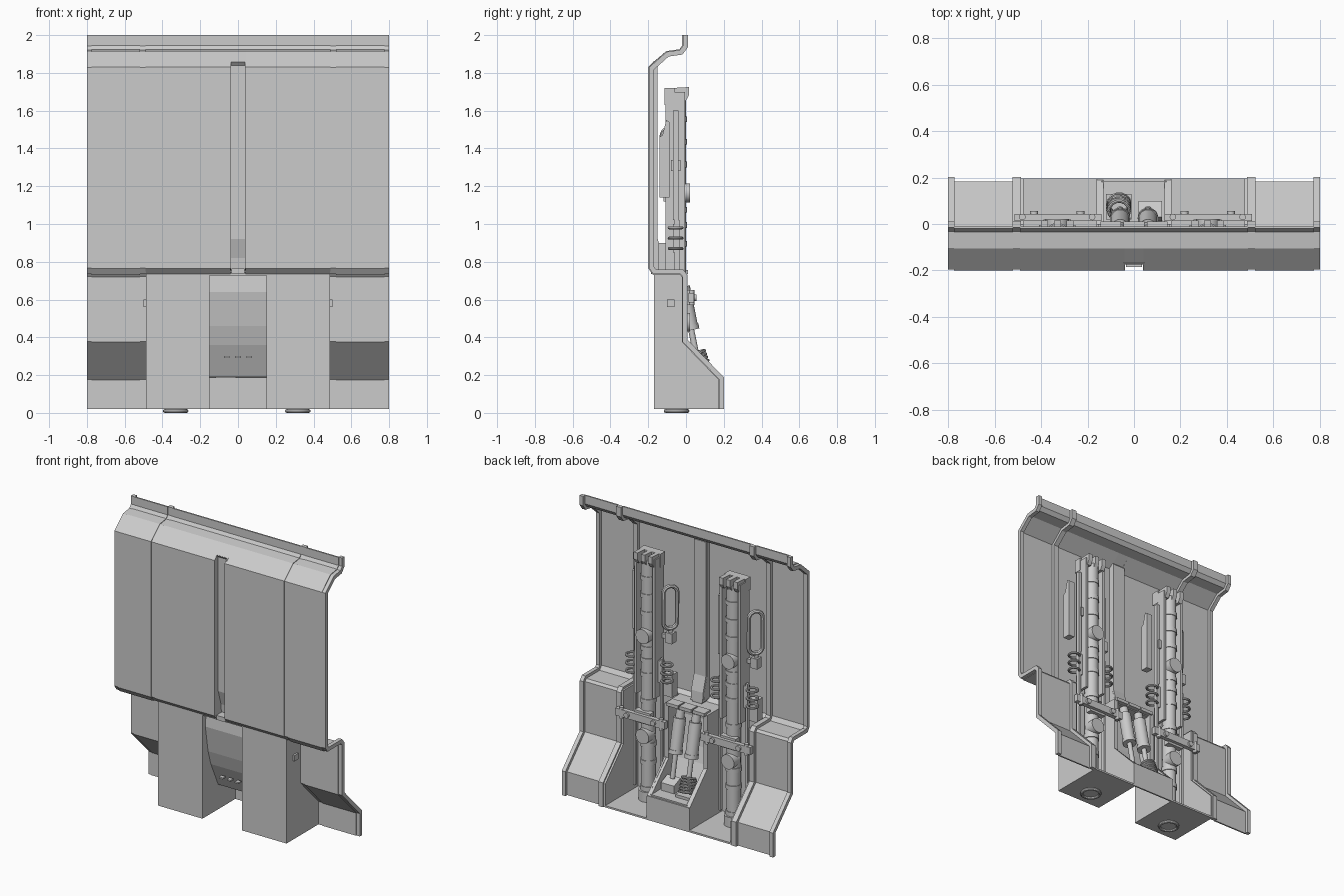
import bpy, bmesh, math
from mathutils import Vector

if "Cube" in bpy.data.objects:
    bpy.data.objects.remove(bpy.data.objects["Cube"])

def finish(name, bm, smooth=False):
    bmesh.ops.recalc_face_normals(bm, faces=bm.faces)
    me = bpy.data.meshes.new(name)
    bm.to_mesh(me); bm.free()
    ob = bpy.data.objects.new(name, me)
    bpy.context.collection.objects.link(ob)
    if smooth:
        bpy.context.view_layer.objects.active = ob
        bpy.ops.object.select_all(action='DESELECT')
        ob.select_set(True)
        bpy.ops.object.shade_smooth_by_angle(angle=math.radians(40))
    return ob

def prism(name, poly, x0, x1):
    """Extrude a (y, z) outline along x."""
    bm = bmesh.new()
    a = [bm.verts.new((x0, y, z)) for y, z in poly]
    b = [bm.verts.new((x1, y, z)) for y, z in poly]
    bm.faces.new(a); bm.faces.new(b)
    for i in range(len(poly)):
        j = (i + 1) % len(poly)
        bm.faces.new((a[i], a[j], b[j], b[i]))
    return finish(name, bm)

def offset(pts, d):
    """Mitred offset of an open polyline toward its left side."""
    P = [Vector(p) for p in pts]
    N = []
    for p, q in zip(P, P[1:]):
        t = (q - p).normalized()
        N.append(Vector((-t.y, t.x)))
    out = []
    for i, p in enumerate(P):
        n0, n1 = N[max(i - 1, 0)], N[min(i, len(N) - 1)]
        m = (n0 + n1).normalized()
        out.append(tuple(p + m * d / max(m.dot(n0), 0.5)))
    return out

def sheet(name, pts, x0, x1, lo=0.0, hi=0.01):
    return prism(name, offset(pts, lo) + offset(pts, hi)[::-1], x0, x1)

def box(name, x0, x1, y0, y1, z0, z1):
    return prism(name, [(y0, z0), (y1, z0), (y1, z1), (y0, z1)], x0, x1)

def rod(name, p, q, r, n=20, r2=None):
    p, q = Vector(p), Vector(q)
    bm = bmesh.new()
    bmesh.ops.create_cone(bm, cap_ends=True, segments=n, radius1=r,
                          radius2=r if r2 is None else r2, depth=(q - p).length)
    rot = (q - p).to_track_quat('Z', 'Y').to_matrix().to_4x4()
    bm.transform(rot)
    bmesh.ops.translate(bm, verts=bm.verts, vec=(p + q) / 2)
    return finish(name, bm, True)

def tube(name, pts, r, closed=False):
    cu = bpy.data.curves.new(name, 'CURVE')
    cu.dimensions = '3D'
    cu.bevel_depth, cu.bevel_resolution, cu.use_fill_caps = r, 2, True
    sp = cu.splines.new('POLY')
    sp.points.add(len(pts) - 1)
    for s, p in zip(sp.points, pts):
        s.co = (*p, 1)
    sp.use_cyclic_u = closed
    ob = bpy.data.objects.new(name, cu)
    bpy.context.collection.objects.link(ob)
    bpy.ops.object.select_all(action='DESELECT')
    ob.select_set(True)
    bpy.context.view_layer.objects.active = ob
    bpy.ops.object.convert(target='MESH')
    bpy.ops.object.shade_smooth_by_angle(angle=math.radians(40))

def helix(c, r, h, turns, axis=Vector((0, 0, 1))):
    rot = axis.to_track_quat('Z', 'Y')
    n = turns * 14
    return [Vector(c) + rot @ Vector((r * math.cos(i * math.tau / 14),
            r * math.sin(i * math.tau / 14), h * i / n)) for i in range(n + 1)]

# Wall profile (y, z), top to bottom
upper = [(-.02, 2), (-.02, 1.945), (-.035, 1.925), (-.105, 1.915), (-.2, 1.83), (-.2, .765), (-.17, .735)]
wing = upper[:-1] + [(-.175, .73), (-.03, .73), (-.022, .72), (-.022, .375), (.172, .175), (.172, .02)]

# Wings and ribs on both sides
for s in (-1, 1):
    sheet("wing_panel", wing, s * .52, s * .775)
    sheet("outer_rib", wing, s * .773, s * .8, .004, .03)
    sheet("inner_rib", wing, s * .487, s * .522, .004, .03)
    # centre panel half
    sheet("main_panel", upper, s * .04, s * .49)
    # lower niche: front, sides, floor
    box("niche_front", s * .16, s * .485, -.17, -.16, .02, .745)
    side = [(-.17, .745), (0, .745), (0, .38), (.195, .18), (.195, .02), (-.17, .02)]
    prism("niche_outer_wall", side, s * .475, s * .487)
    prism("niche_inner_wall", side, s * .15, s * .162)
    box("niche_floor", s * .16, s * .485, -.17, .195, .02, .032)
    box("niche_latch", s * .487, s * .5, -.1, -.06, .56, .6)

# Vertical groove in the centre panel
groove = [(-.175, 1.858), (-.16, 1.84), (-.16, .92), (-.13, .82), (-.125, .755)]
sheet("groove_top", upper[:4] + [(-.175, 1.855)], -.04, .04)
sheet("groove_back", groove, -.045, .045)
for s in (-1, 1):
    prism("groove_side", [(-.2, .765), (-.2, 1.83), (-.17, 1.86)] + groove[1:], s * .038, s * .046)
box("groove_foot", -.035, .035, -.185, -.12, .735, .765)

# Central pocket holding the pistons
pocket = [(-.13, .735), (-.14, .64), (-.11, .46), (-.08, .36), (.0, .19), (.185, .185)]
sheet("pocket_shell", pocket, -.14, .14)
for s in (-1, 1):
    prism("pocket_side", pocket + [(.19, .185), (.0, .375), (.0, .735)], s * .132, s * .155)
box("pocket_shelf", -.16, .16, -.17, -.02, .728, .745)
box("hood_back", -.16, .16, .185, .195, .02, .185)
for i in (-1, 0, 1):
    box("shelf_plate", i * .1 - .045, i * .1 + .045, -.06, .01, .735, .757)
    box("pocket_vent", i * .06 - .015, i * .06 + .015, -.1, -.07, .29, .3)
for s in (-1, 1):
    x = s * .06
    a, b = Vector((x, -.03, .72)), Vector((x, .06, .28))
    rod("piston_body", a.lerp(b, .12), a.lerp(b, .62), .04)
    rod("piston_cap", a, a.lerp(b, .14), .028)
    rod("piston_collar", a.lerp(b, .58), a.lerp(b, .64), .044)
    rod("piston_shaft", a.lerp(b, .6), b, .016)
tube("piston_spring", helix((-.065, .055, .32), .045, .11, 6, Vector((0, .35, -1))), .008)
box("spring_base", -.12, -.01, .02, .13, .185, .215)
prism("valve_block", [(.01, .19), (.1, .19), (.1, .25), (.03, .28)], .02, .12)

# Two identical pipe columns
for x in (-.33, .317):
    box("column_back", x - .075, x + .075, -.108, -.085, .04, 1.72)
    for s in (-1, 1):
        box("column_flange", x + s * .06, x + s * .078, -.1, -.005, .75, 1.7)
        box("side_rail", x + s * .095, x + s * .11, -.06, -.035, .1, 1.02)
        rod("bar_bolt", (x + s * .15, .03, .57), (x + s * .15, .03, .65), .014, 12)
        rod("bar_knob", (x + s * .1, .02, .61), (x + s * .1, .055, .61), .018, 12)
    # pipe, collars and round caps
    rod("main_pipe", (x, -.045, .03), (x, -.045, 1.68), .045, 24)
    for z in (.1, .28, .4, .7, .88, .98, 1.06, 1.3, 1.42, 1.54):
        rod("pipe_collar", (x, -.045, z), (x, -.045, z + .03), .05, 24)
    for z in (.48, 1.165):
        rod("pipe_cap", (x, -.05, z), (x, .022, z), .05, 16)
    rod("pipe_base", (x, -.045, .032), (x, -.045, .1), .062, 24)
    # ring under the niche
    tube("outlet_ring", [(x + .058 * math.cos(t * math.tau / 24), -.05 + .058 * math.sin(t * math.tau / 24), .01)
                         for t in range(24)], .01, True)
    rod("outlet_plate", (x, -.05, .012), (x, -.05, .025), .05, 24)
    # top bracket with fingers
    box("top_bracket", x - .08, x + .08, -.113, -.06, 1.63, 1.72)
    for i in (-1, 0, 1):
        prism("bracket_finger", [(-.07, 1.72), (.015, 1.725), (.015, 1.68), (-.002, 1.65), (-.07, 1.65)],
              x + i * .055 - .015, x + i * .055 + .015)
    # clamp bar across the pipe
    box("clamp_bar", x - .185, x + .19, .012, .042, .585, .635)
    box("clamp_pad", x - .06, x + .06, -.02, .02, .57, .65)
    # left and right accessories
    box("rail_strip", x + .085, x + .105, -.068, -.04, 1.02, 1.6)
    box("strip_bracket", x + .07, x + .095, -.08, -.03, 1.28, 1.34)
    prism("side_case", [(-.14, 1.14), (-.088, 1.14), (-.088, 1.54), (-.105, 1.55), (-.125, 1.47), (-.14, 1.46)],
          x + .105, x + .15)
    for s in (-1, 1):
        for z in (.87, .925, .98):
            c = x + s * .135
            tube("cable_ring", [(c + .034 * math.cos(t * math.tau / 16), -.055 + .034 * math.sin(t * math.tau / 16), z)
                                for t in range(16)], .008, True)
        box("ring_mount", x + s * .075, x + s * .105, -.07, -.04, .85, 1.0)
    # hose loop with its socket
    loop = []
    for t in range(28):
        a = t * math.tau / 28
        u, v = .045 * math.cos(a), .045 * math.sin(a) + math.copysign(.1, math.sin(a + .01))
        loop.append((x - .135 - u * .6, -.09 - u * .8, 1.36 + v))
    tube("hose_loop", loop, .014, True)
    box("hose_socket", x - .16, x - .11, -.12, -.07, 1.12, 1.19)
    rod("hose_stem", (x - .135, -.095, 1.19), (x - .135, -.095, 1.23), .014, 12)
    box("hose_arm", x - .12, x - .07, -.1, -.08, 1.14, 1.17)
    box("shelf_box", x - .15, x - .09, -.145, -.088, .745, .9)
